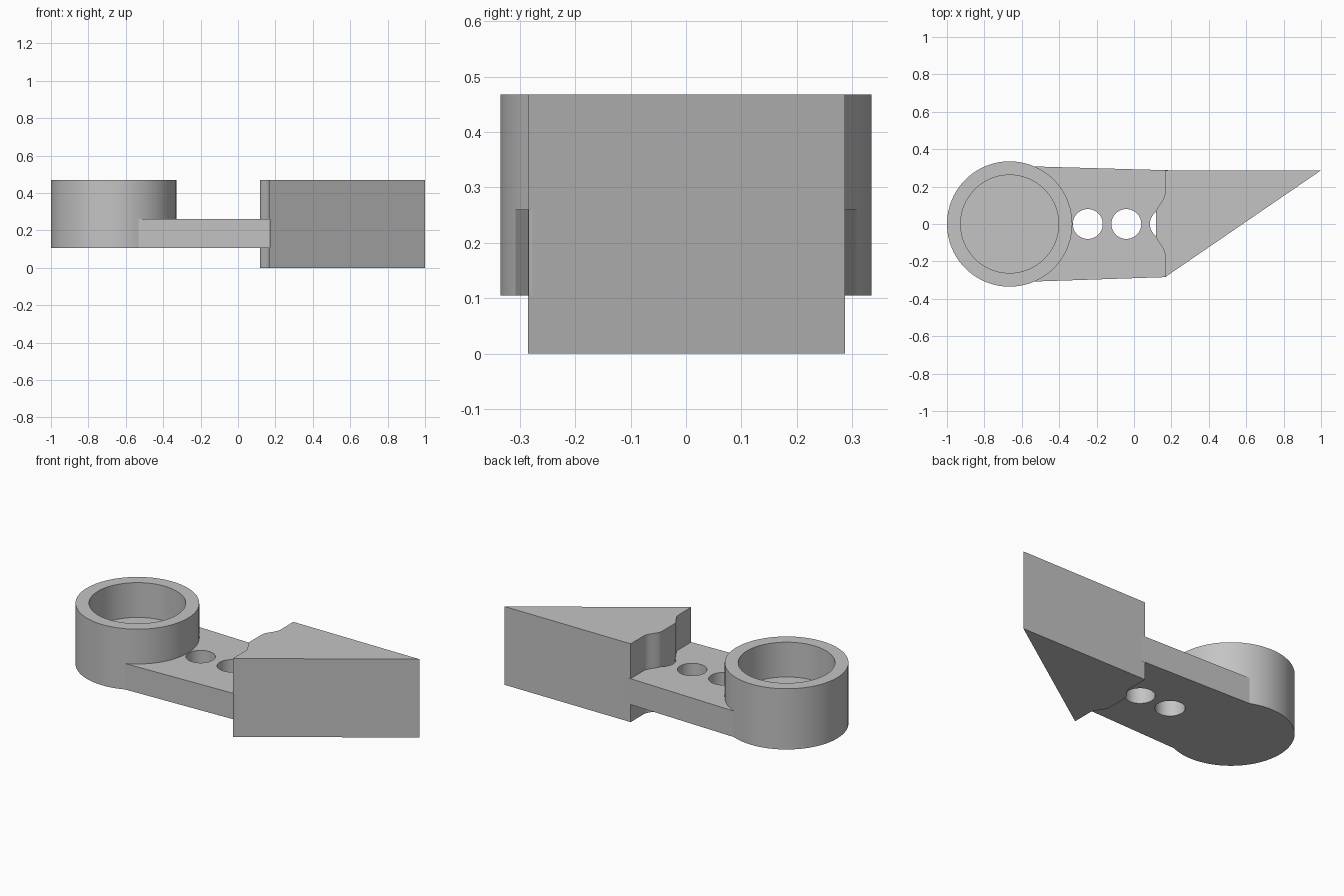
import bpy
import bmesh
import math

old = bpy.data.objects.get("Cube")
if old:
    bpy.data.objects.remove(old, do_unlink=True)

# Single flat grey
grey = bpy.data.materials.new("plain_grey")
grey.use_nodes = True
colour = (0.55, 0.55, 0.55, 1)
grey.diffuse_color = colour
grey.node_tree.nodes["Principled BSDF"].inputs["Base Color"].default_value = colour

TOP, ARM_TOP, ARM_BASE = 0.468, 0.26, 0.105
CUP_X, CUP_R, BORE_R = -0.665, 0.335, 0.262


def finish(name, bm):
    bmesh.ops.recalc_face_normals(bm, faces=bm.faces)
    mesh = bpy.data.meshes.new(name)
    bm.to_mesh(mesh)
    bm.free()
    mesh.materials.append(grey)
    obj = bpy.data.objects.new(name, mesh)
    bpy.context.collection.objects.link(obj)
    return obj


def prism(name, outline, z0, z1):
    """Extrude a plan outline between two heights."""
    bm = bmesh.new()
    face = bm.faces.new([bm.verts.new((x, y, z0)) for x, y in outline])
    result = bmesh.ops.extrude_face_region(bm, geom=[face])
    verts = [g for g in result["geom"] if isinstance(g, bmesh.types.BMVert)]
    bmesh.ops.translate(bm, verts=verts, vec=(0, 0, z1 - z0))
    return finish(name, bm)


def arc(cx, radius, start, end, count):
    angles = [math.radians(start + (end - start) * i / count) for i in range(count + 1)]
    return [(cx + radius * math.cos(a), radius * math.sin(a)) for a in angles]


def smooth(obj):
    bpy.ops.object.select_all(action="DESELECT")
    obj.select_set(True)
    bpy.context.view_layer.objects.active = obj
    bpy.ops.object.shade_smooth_by_angle(angle=math.radians(30))


# Round cup with a thick floor, turned from its half section
bm = bmesh.new()
section = [(0, ARM_BASE), (CUP_R, ARM_BASE), (CUP_R, TOP),
           (BORE_R, TOP), (BORE_R, ARM_TOP), (0, ARM_TOP)]
points = [bm.verts.new((CUP_X + r, 0, z)) for r, z in section]
edges = [bm.edges.new(pair) for pair in zip(points, points[1:])]
bmesh.ops.spin(bm, geom=points + edges, cent=(CUP_X, 0, 0), axis=(0, 0, 1),
               angle=math.tau, steps=96, use_duplicate=False)
bmesh.ops.remove_doubles(bm, verts=bm.verts, dist=0.0001)
cup = finish("cup", bm)

# Tapered arm, its near end following the cup wall
arm_outline = arc(CUP_X, 0.328, 70, -70, 32) + [(0.17, -0.284), (0.3, -0.15),
                                                (0.3, 0.284)]
arm = prism("arm", arm_outline, ARM_BASE, ARM_TOP)

# Row of three round holes through the arm
for i in range(3):
    cutter = prism("hole_cutter", arc(-0.247 + 0.206 * i, 0.08, 0, 352.5, 47),
                   ARM_BASE - 0.1, ARM_TOP + 0.1)
    bpy.context.view_layer.objects.active = arm
    mod = arm.modifiers.new("hole", "BOOLEAN")
    mod.operation = "DIFFERENCE"
    mod.solver = "EXACT"
    mod.object = cutter
    bpy.ops.object.modifier_apply(modifier=mod.name)
    bpy.data.objects.remove(cutter, do_unlink=True)

# Triangular block with a rounded bulge facing the cup
bulge = []
for i in range(33):
    y = 0.16 - 0.01 * i
    t = min(1, (0.16 - abs(y)) / 0.1)
    bulge.append((0.165 - 0.047 * t * t * (3 - 2 * t), y))
block_outline = [(1, 0.287), (0.165, 0.287)] + bulge + [(0.165, -0.285)]
block = prism("wedge_block", block_outline, 0, TOP)

for part in (cup, arm, block):
    smooth(part)
